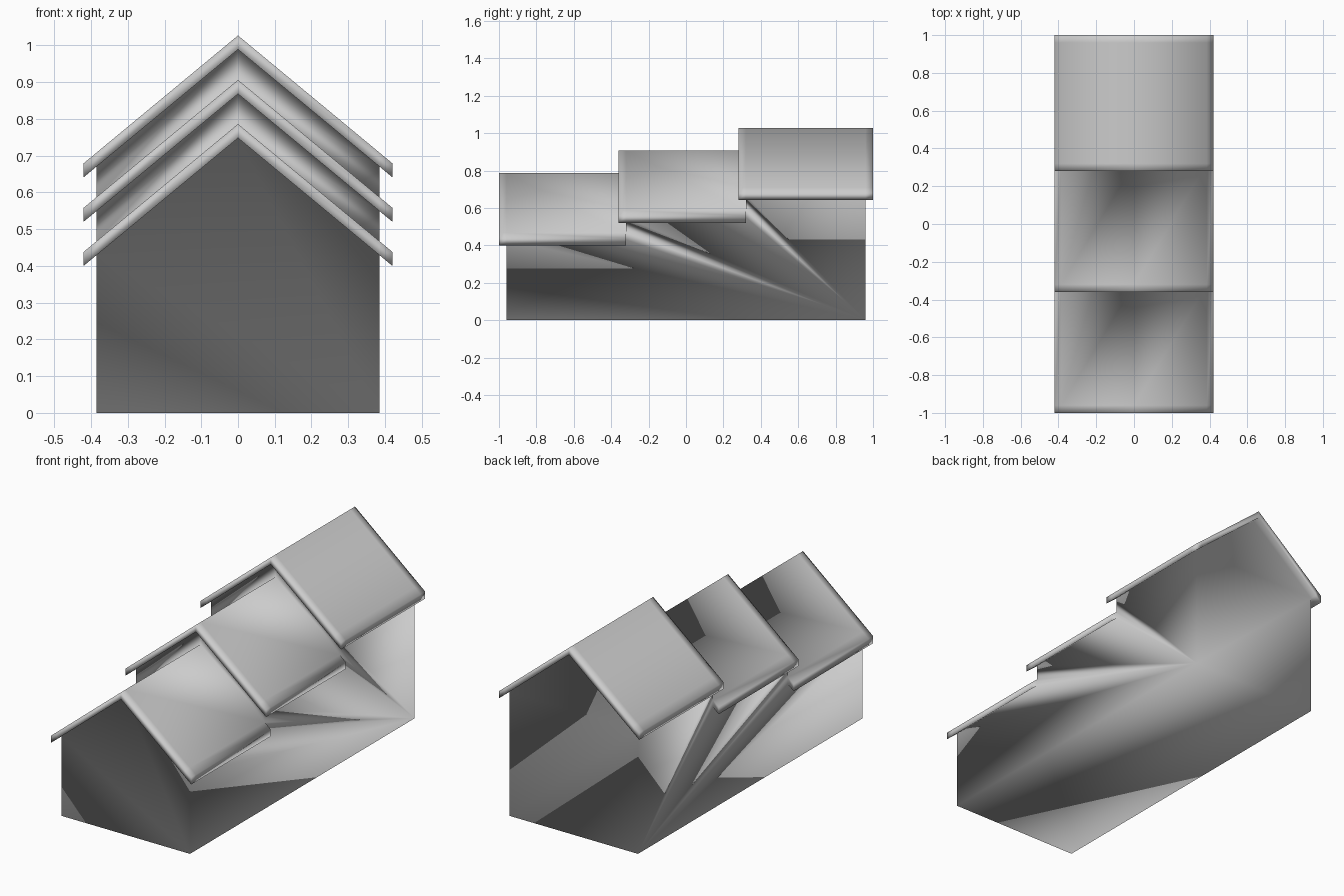
import bpy, bmesh

if "Cube" in bpy.data.objects:
    bpy.data.objects.remove(bpy.data.objects["Cube"])

SLOPE = 0.828          # roof pitch (rise per unit of x)
THICK = 0.038          # vertical roof thickness
WALL, EAVE = 0.385, 0.42
XS = [-EAVE, -WALL, 0, WALL, EAVE]
# each step: y stations of the roof, underside ridge height
STEPS = [([-1.0, -0.96, -0.32], 0.748),
         ([-0.36, -0.32, 0.32], 0.868),
         ([0.28, 0.32, 0.96, 1.0], 0.989)]
FRONT, BACK = -0.96, 0.96

bm = bmesh.new()
cache = {}


def vert(p):
    # shared vertices, so the walls and roofs form one welded skin
    key = tuple(round(c, 4) for c in p)
    if key not in cache:
        cache[key] = bm.verts.new(key)
    return cache[key]


def face(*points):
    bm.faces.new([vert(p) for p in points])


def low(x, y, ridge):
    return (x, y, ridge - SLOPE * abs(x))


def high(x, y, ridge):
    return low(x, y, ridge + THICK)


def roof(ys, ridge, last):
    for j in range(len(ys) - 1):
        a, b = ys[j], ys[j + 1]
        for i in range(4):
            c, d = XS[i], XS[i + 1]
            # top surface
            face(high(c, a, ridge), high(d, a, ridge), high(d, b, ridge), high(c, b, ridge))
            # underside of the overhang only
            if not (i in (1, 2) and j == 1):
                face(low(c, b, ridge), low(d, b, ridge), low(d, a, ridge), low(c, a, ridge))
        # eave edges
        for x in (-EAVE, EAVE):
            face(low(x, a, ridge), low(x, b, ridge), high(x, b, ridge), high(x, a, ridge))
    # gable edges; the inner back edge stays open where the next wall rises
    for y in (ys[0], ys[-1]):
        for i in range(4):
            if y == ys[0] or last or i in (0, 3):
                c, d = XS[i], XS[i + 1]
                face(low(c, y, ridge), low(d, y, ridge), high(d, y, ridge), high(c, y, ridge))


for n, (ys, ridge) in enumerate(STEPS):
    roof(ys, ridge, n == len(STEPS) - 1)

# step walls between one roof and the next
for (ya, ra), (yb, rb) in zip(STEPS, STEPS[1:]):
    y = ya[-1]
    for c, d in ((-WALL, 0), (0, WALL)):
        face(high(c, y, ra), high(d, y, ra), low(d, y, rb), low(c, y, rb))

# side walls, fanned from the bottom back corner
for x in (-WALL, WALL):
    outline = [(x, FRONT, 0)]
    for n, (ys, ridge) in enumerate(STEPS):
        outline += [low(x, ys[1], ridge), low(x, ys[2], ridge)]
        if n < len(STEPS) - 1:
            outline.append(high(x, ys[2], ridge))
    for p, q in zip(outline, outline[1:]):
        face((x, BACK, 0), p, q)

# gable walls and floor
for y, ridge in ((FRONT, STEPS[0][1]), (BACK, STEPS[-1][1])):
    face((-WALL, y, 0), (WALL, y, 0), low(WALL, y, ridge), low(0, y, ridge), low(-WALL, y, ridge))
face((-WALL, FRONT, 0), (WALL, FRONT, 0), (WALL, BACK, 0), (-WALL, BACK, 0))

bmesh.ops.recalc_face_normals(bm, faces=bm.faces)
for f in bm.faces:
    f.smooth = True
mesh = bpy.data.meshes.new("stepped_house")
bm.to_mesh(mesh)
bm.free()
bpy.context.collection.objects.link(bpy.data.objects.new("stepped_house", mesh))
